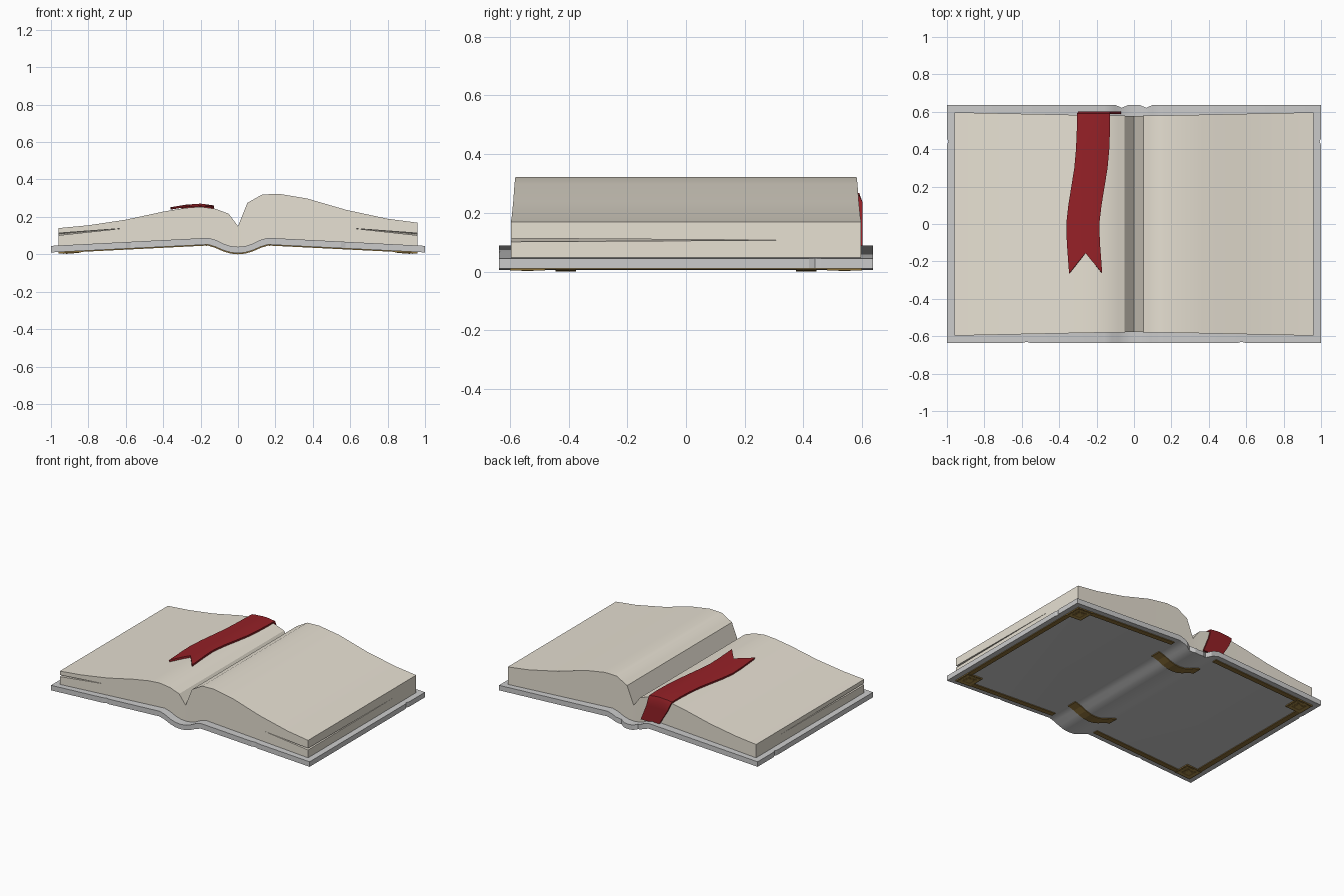
import bpy, bmesh, math
from mathutils import Vector

if "Cube" in bpy.data.objects:
    bpy.data.objects.remove(bpy.data.objects["Cube"])

def material(name, rgb):
    m = bpy.data.materials.new(name)
    m.diffuse_color = (*rgb, 1)
    m.use_nodes = True
    m.node_tree.nodes["Principled BSDF"].inputs["Base Color"].default_value = m.diffuse_color
    return m

PAPER = material("paper", (0.80, 0.75, 0.65))
RED = material("ribbon_red", (0.30, 0.015, 0.02))
BRONZE = material("bronze", (0.26, 0.16, 0.04))
GOLD = material("gold", (0.42, 0.27, 0.07))

def make(name, verts, faces, mat=None, smooth=None):
    me = bpy.data.meshes.new(name)
    me.from_pydata(verts, [], faces)
    bm = bmesh.new()
    bm.from_mesh(me)
    bmesh.ops.recalc_face_normals(bm, faces=bm.faces)
    bm.to_mesh(me)
    bm.free()
    ob = bpy.data.objects.new(name, me)
    bpy.context.collection.objects.link(ob)
    if mat:
        me.materials.append(mat)
    if smooth:
        shade(ob, smooth)
    return ob

def activate(ob):
    bpy.ops.object.select_all(action='DESELECT')
    ob.select_set(True)
    bpy.context.view_layer.objects.active = ob

def shade(ob, deg):
    activate(ob)
    bpy.ops.object.shade_smooth_by_angle(angle=math.radians(deg))

def cut(ob, cutter):
    activate(ob)
    mod = ob.modifiers.new("cut", 'BOOLEAN')
    mod.object = cutter
    mod.solver = 'EXACT'
    bpy.ops.object.modifier_apply(modifier=mod.name)
    bpy.data.objects.remove(cutter)

def curve(points):
    """Piecewise linear z(x) through the points."""
    def f(x):
        for (x0, z0), (x1, z1) in zip(points, points[1:]):
            if x <= x1:
                return z0 + (z1 - z0) * (x - x0) / (x1 - x0)
        return points[-1][1]
    return f

def slab(name, xs, lo, hi, y0, y1, mat=None, smooth=None):
    """Solid swept along x, between heights lo/hi and depths y0/y1."""
    verts, faces = [], []
    for x in xs:
        verts += [(x, y0(x), lo(x)), (x, y1(x), lo(x)), (x, y1(x), hi(x)), (x, y0(x), hi(x))]
    for i in range(len(xs) - 1):
        a = 4 * i
        faces += [(a + k, a + (k + 1) % 4, a + 4 + (k + 1) % 4, a + 4 + k) for k in range(4)]
    n = 4 * (len(xs) - 1)
    faces += [(0, 1, 2, 3), (n, n + 1, n + 2, n + 3)]
    return make(name, verts, faces, mat, smooth)

def mirrored(half):
    return [(-x, z) for x, z in reversed(half) if x > 0] + half

under = mirrored([(0, .006), (.04, .01), (.08, .022), (.12, .04), (.16, .052), (1, .01)])
upper = mirrored([(0, .04), (.04, .044), (.08, .057), (.12, .077), (.16, .088), (1, .045)])
cover_lo, cover_hi = curve(under), curve(upper)

# Cover with spine trough and small worn nicks
cover = slab("cover", [p[0] for p in under], cover_lo, cover_hi,
             lambda x: -.637, lambda x: .637, smooth=35)
for x, y, wx, wy in [(-.065, .637, .035, .016), (.065, .637, .035, .016),
                     (-.575, -.637, .025, .007), (.575, -.637, .025, .007),
                     (-1, .44, .007, .02), (1, .44, .007, .02)]:
    ring = [(x - wx, y), (x, y - wy), (x + wx, y), (x, y + wy)]
    verts = [(a, b, z) for z in (-.1, .2) for a, b in ring]
    faces = [(0, 1, 2, 3), (4, 5, 6, 7)] + [(k, (k + 1) % 4, (k + 1) % 4 + 4, k + 4) for k in range(4)]
    cut(cover, make("nick", verts, faces))

# Page block: lower left stack, taller right stack, gutter in the middle
top = [(-.96, .14), (-.8, .155), (-.6, .185), (-.4, .228), (-.28, .248), (-.2, .254),
       (-.12, .243), (-.05, .217), (0, .15), (.05, .275), (.13, .32), (.22, .323),
       (.37, .298), (.58, .237), (.8, .19), (.96, .169)]
page_top = curve(top)
depth = curve(mirrored([(0, .578), (.25, .582), (.96, .597)]))
page_xs = sorted({p[0] for p in top} | {-.16, .16, -.08, .08, .04, -.04})
pages = slab("pages", page_xs, lambda x: cover_hi(x) - .003, page_top,
             lambda x: -depth(x), depth, PAPER)
# Thin gaps between leaves at the fore edges
for s in (-1, 1):
    verts = [(s * .98, -.62, .099), (s * .98, -.62, .112), (s * .98, .4, .105), (s * .6, -.62, .14)]
    cut(pages, make("leaf_gap", verts, [(0, 1, 2), (0, 1, 3), (1, 2, 3), (0, 2, 3)]))
shade(pages, 32)

# Ribbon bookmark: forked tail, over the left page, down behind the block
rows = [(-.258, None, None), (-.27, -.1, None), (-.273, 0, None), (-.262, .1, None),
        (-.246, .2, None), (-.23, .3, None), (-.221, .4, None), (-.217, .5, None),
        (-.217, .583, None), (-.212, .588, .236), (-.195, .588, .19),
        (-.17, .588, .14), (-.14, .588, .08)]
cols = 6
verts, faces = [], []
for cx, y, z in rows:
    for j in range(cols + 1):
        t = 2 * j / cols - 1
        x = cx + t * (.087 if z is None else .087 - .1 * (.25 - z))
        yy = -.155 - .11 * abs(t) if y is None else y
        zz = page_top(x) + .004 if z is None else z
        verts.append((x, yy, zz))
for i in range(len(rows) - 1):
    for j in range(cols):
        a = i * (cols + 1) + j
        faces.append((a, a + 1, a + cols + 2, a + cols + 1))
ribbon = make("ribbon_bookmark", verts, faces, RED)
if ribbon.data.polygons[0].normal.z < 0:
    ribbon.data.flip_normals()
activate(ribbon)
mod = ribbon.modifiers.new("thickness", 'SOLIDIFY')
mod.thickness, mod.offset = .013, 1
bpy.ops.object.modifier_apply(modifier=mod.name)
shade(ribbon, 40)

def trim(name, xs, y0, y1, t, mat):
    """Metal strip hugging the underside of the cover."""
    slab(name, xs, lambda x: cover_lo(x) - t, lambda x: cover_lo(x) + .003,
         lambda x: y0, lambda x: y1, mat)

# Metal borders and corner plates on both boards
for s, side in ((-1, "left"), (1, "right")):
    def span(a, b):
        return sorted((s * a, s * b))
    trim(f"{side}_edge_border", span(.925, .96), -.6, .6, .005, BRONZE)
    for e, end in ((-1, "front"), (1, "back")):
        trim(f"{side}_{end}_border", span(.17, .93), *sorted((e * .565, e * .6)), .005, BRONZE)
        for label, r, t, mat in (("plate", .06, .008, BRONZE), ("rim", .05, .0095, GOLD),
                                 ("inset", .034, .0105, BRONZE), ("stud", .02, .0115, GOLD)):
            trim(f"{side}_{end}_corner_{label}", span(.9 - r, .9 + r),
                 e * .54 - r, e * .54 + r, t, mat)

# Curved bands across the spine
band_xs = [-.17, -.16, -.12, -.08, -.04, 0, .04, .08, .12, .16, .17]
for e, end in ((-1, "front"), (1, "back")):
    trim(f"{end}_spine_band", band_xs, e * .41 - .035, e * .41 + .035, .006, BRONZE)
